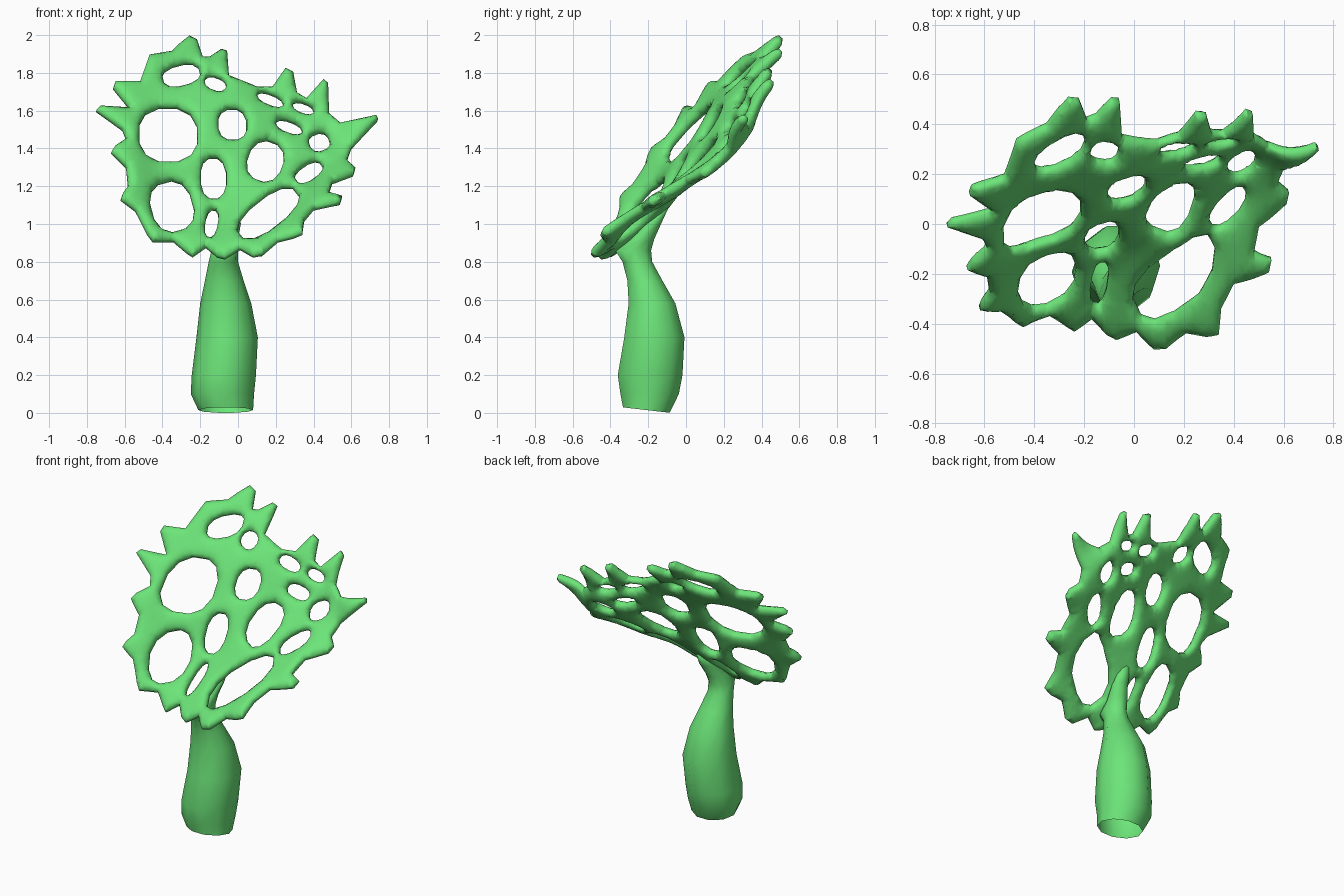
import bpy, bmesh, math
from mathutils import Vector, Matrix
from mathutils.geometry import intersect_point_line

if "Cube" in bpy.data.objects:
    bpy.data.objects.remove(bpy.data.objects["Cube"])

green = bpy.data.materials.new("coral_green")
green.diffuse_color = (0.15, 0.78, 0.19, 1)
green.use_nodes = True
green.node_tree.nodes["Principled BSDF"].inputs["Base Color"].default_value = green.diffuse_color


def finish(bm, name):
    bmesh.ops.recalc_face_normals(bm, faces=bm.faces)
    me = bpy.data.meshes.new(name)
    bm.to_mesh(me)
    bm.free()
    me.shade_smooth()
    me.materials.append(green)
    ob = bpy.data.objects.new(name, me)
    bpy.context.collection.objects.link(ob)
    return ob


# Spiky fan outline seen from the front (x, z)
outline = [
    (-.26, 1.99), (-.22, 1.97), (-.19, 1.88), (-.15, 1.88), (-.09, 1.92), (-.06, 1.91), (-.05, 1.78),
    (0, 1.76), (.1, 1.72), (.18, 1.72), (.25, 1.82), (.29, 1.8), (.31, 1.69), (.36, 1.66),
    (.45, 1.76), (.475, 1.74), (.48, 1.58), (.54, 1.53), (.73, 1.57), (.74, 1.55), (.6, 1.4),
    (.575, 1.33), (.62, 1.29), (.61, 1.26), (.5, 1.22), (.48, 1.16), (.55, 1.14), (.54, 1.11),
    (.4, 1.08), (.35, 1.02), (.34, .95), (.29, .93), (.21, .91), (.13, .84), (.08, .83),
    (.01, .87), (-.07, .82), (-.11, .83), (-.17, .88), (-.24, .83), (-.27, .85), (-.34, .91),
    (-.45, .91), (-.48, .95), (-.54, 1.07), (-.62, 1.13), (-.61, 1.16), (-.58, 1.2), (-.59, 1.3),
    (-.67, 1.38), (-.65, 1.41), (-.59, 1.45), (-.61, 1.5), (-.75, 1.6), (-.73, 1.62), (-.57, 1.61),
    (-.66, 1.72), (-.65, 1.75), (-.52, 1.75), (-.47, 1.89), (-.35, 1.91), (-.31, 1.95)]

# Holes: centre x, centre z, half width, half height, tilt in degrees
holes = [
    (-.37, 1.47, .16, .15, 0), (-.35, 1.09, .115, .14, 15), (-.30, 1.785, .105, .06, 15),
    (-.12, 1.74, .06, .04, -20), (-.03, 1.525, .078, .088, 0), (.145, 1.33, .095, .115, -20),
    (-.13, 1.24, .07, .115, 0), (.16, 1.055, .195, .085, 38), (-.14, 1.0, .034, .08, -10),
    (.27, 1.51, .075, .034, -20), (.43, 1.43, .058, .052, 20), (.375, 1.27, .085, .045, 35),
    (.17, 1.655, .075, .032, -22), (.345, 1.61, .06, .03, -20)]

# Depth of the curved sheet at known spots (x, z, y)
depth = [
    (-.26, 2.0, .51), (-.09, 1.93, .52), (.74, 1.56, .31), (.46, 1.75, .45), (.28, 1.81, .44),
    (-.75, 1.62, .01), (.62, 1.28, .14), (.55, 1.12, -.2), (-.67, 1.38, -.18), (-.62, 1.13, -.34),
    (-.45, .92, -.42), (.1, .83, -.53), (.33, .95, -.47), (-.65, 1.75, .15), (-.25, .85, -.4),
    (-.1, .83, -.45), (-.37, 1.34, -.07), (-.37, 1.6, .12), (-.35, .97, -.27), (-.35, 1.2, -.11),
    (-.3, 1.79, .29), (.07, .95, -.33), (.2, 1.06, -.19), (.24, 1.18, -.06),
    (.14, 1.33, .08), (-.03, 1.44, .11), (-.03, 1.62, .18), (-.13, 1.14, -.07), (-.13, 1.34, .0),
    (-.1, 1.0, -.19), (-.12, 1.74, .29), (.17, 1.65, .31), (.28, 1.5, .26), (.43, 1.43, .27),
    (.39, 1.28, .11), (-.03, 1.12, -.1)]


def sheet(x, z):
    """Smooth local plane fit: returns depth and surface normal."""
    m = Matrix(((0,) * 3,) * 3)
    r = Vector((0, 0, 0))
    for px, pz, py in depth:
        dx, dz = px - x, pz - z
        w = math.exp(-(dx * dx + dz * dz) / .02) + .003
        b = Vector((1, dx, dz))
        r += b * (w * py)
        for i in range(3):
            m[i] += b * (w * b[i])
    a, sx, sz = m.inverted() @ r
    return a, Vector((-sx, 1, -sz)).normalized()


def hole_loop(cx, cz, rx, rz, tilt, n=12):
    """Slightly squared oval."""
    t = math.radians(tilt)
    pts = []
    for i in range(n):
        a = 2 * math.pi * (i + .5) / n
        c, s = math.cos(a), math.sin(a)
        u = rx * math.copysign(abs(c) ** .85, c)
        v = rz * math.copysign(abs(s) ** .85, s)
        pts.append((cx + u * math.cos(t) - v * math.sin(t), cz + u * math.sin(t) + v * math.cos(t)))
    return pts


# Fan: fill the outline around the holes, then cut into a fine grid
flat = bmesh.new()
segments = []
for loop in [outline] + [hole_loop(*h) for h in holes]:
    vs = [flat.verts.new((x, 0, z)) for x, z in loop]
    for a, b in zip(vs, vs[1:] + vs[:1]):
        flat.edges.new((a, b))
        segments.append((a.co.copy(), b.co.copy()))
bmesh.ops.triangle_fill(flat, use_beauty=True, edges=flat.edges[:], normal=(0, -1, 0))
step = .03
for i in range(-25, 26):
    bmesh.ops.bisect_plane(flat, geom=flat.verts[:] + flat.edges[:] + flat.faces[:],
                           plane_co=(i * step + .004, 0, 0), plane_no=(1, 0, 0))
for i in range(27, 67):
    bmesh.ops.bisect_plane(flat, geom=flat.verts[:] + flat.edges[:] + flat.faces[:],
                           plane_co=(0, 0, i * step + .004), plane_no=(0, 0, 1))
bmesh.ops.triangulate(flat, faces=flat.faces[:])
for _ in range(3):
    bmesh.ops.smooth_vert(flat, verts=[v for v in flat.verts if not v.is_boundary], factor=.4,
                          use_axis_x=True, use_axis_z=True)


def edge_distance(p):
    best = 1
    for a, b in segments:
        q, f = intersect_point_line(p, a, b)
        q = a if f < 0 else b if f > 1 else q
        best = min(best, (p - q).length)
    return best


# Fan: bend to depth, with rounded thickness that tapers toward every edge
fan = bmesh.new()
front, back = {}, {}
for v in flat.verts:
    y, n = sheet(v.co.x, v.co.z)
    d = 0 if v.is_boundary else min(edge_distance(v.co) / .05, 1)
    t = .012 + .022 * math.sqrt(1 - (1 - d) ** 2)
    p = Vector((v.co.x, y, v.co.z))
    front[v], back[v] = fan.verts.new(p - n * t), fan.verts.new(p + n * t)
for f in flat.faces:
    fan.faces.new([front[v] for v in f.verts])
    fan.faces.new([back[v] for v in reversed(f.verts)])
for e in flat.edges:
    if e.is_boundary:
        a, b = e.verts
        fan.faces.new((front[a], front[b], back[b], back[a]))
flat.free()
finish(fan, "coral_fan")

# Stem: elliptical sections (z, x min, x max, y min, y max), open slanted foot
sections = [
    (.015, -.21, .08, -.34, -.08), (.1, -.25, .085, -.355, -.03), (.2, -.245, .095, -.37, -.01),
    (.4, -.22, .105, -.335, 0), (.58, -.2, .07, -.31, -.05), (.7, -.175, .03, -.315, -.12),
    (.8, -.155, .0, -.34, -.175), (.86, -.14, .0, -.38, -.18), (.92, -.12, .0, -.3, -.165),
    (1.0, -.085, .015, -.22, -.13), (1.1, -.06, .005, -.14, -.085)]
stem = bmesh.new()
rings = []
for k, (z, x0, x1, y0, y1) in enumerate(sections):
    ring = []
    for i in range(10):
        a = 2 * math.pi * i / 10
        slant = -.015 * math.sin(a) if k == 0 else 0
        ring.append(stem.verts.new(((x0 + x1) / 2 + (x1 - x0) / 2 * math.cos(a),
                                    (y0 + y1) / 2 + (y1 - y0) / 2 * math.sin(a), z + slant)))
    rings.append(ring)
for r, s in zip(rings, rings[1:]):
    for i in range(10):
        j = (i + 1) % 10
        stem.faces.new((r[i], r[j], s[j], s[i]))
stem.faces.new(rings[-1])
finish(stem, "coral_stem")
